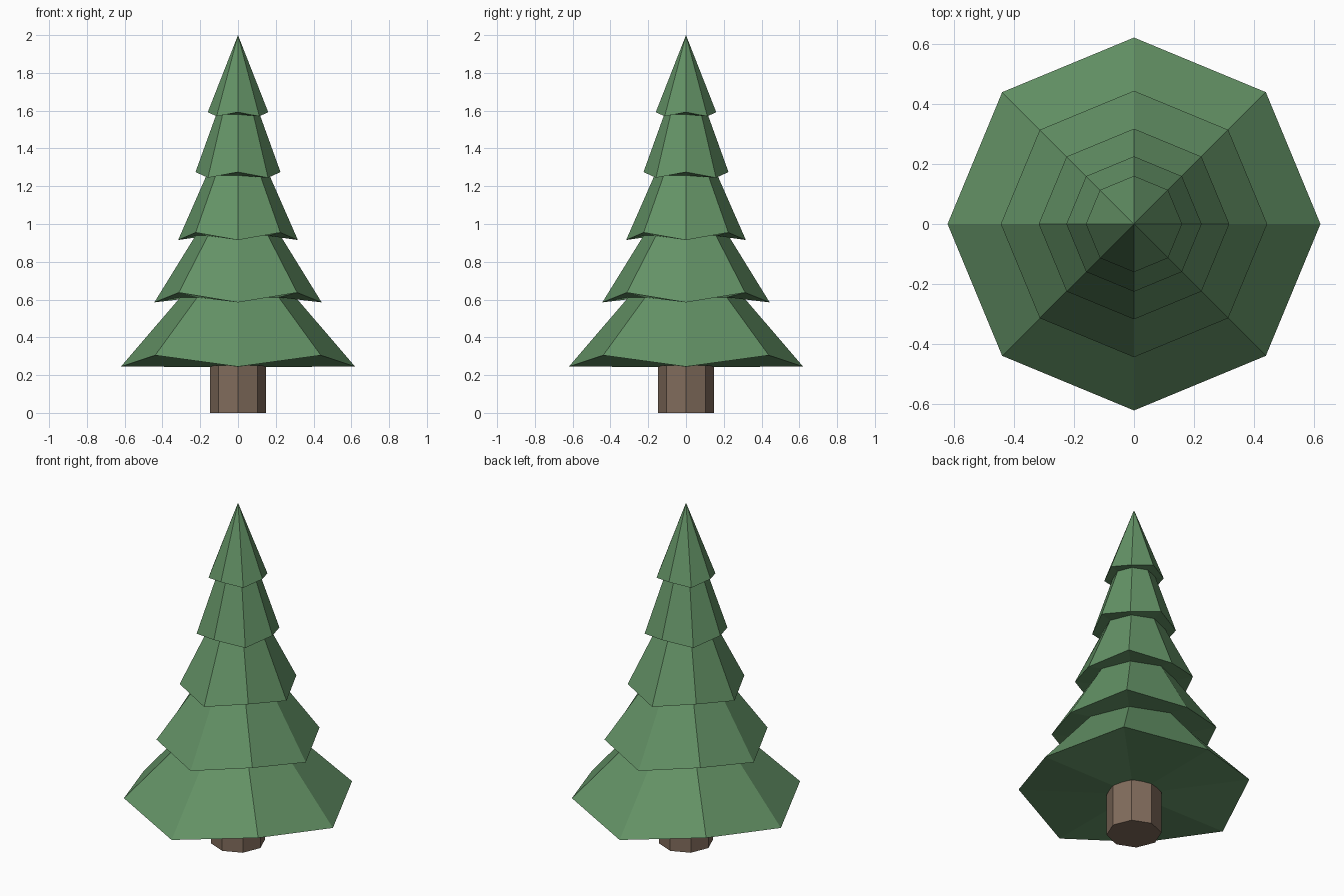
import bpy, bmesh
from math import cos, sin, pi

if "Cube" in bpy.data.objects:
    bpy.data.objects.remove(bpy.data.objects["Cube"])

N = 8


def ring(bm, r, z_even, z_odd=None):
    """Octagonal ring; odd corners may sit at another height."""
    z_odd = z_even if z_odd is None else z_odd
    return [bm.verts.new((r * cos(i * 2 * pi / N), r * sin(i * 2 * pi / N),
                          z_odd if i % 2 else z_even)) for i in range(N)]


def build(name, rings, bottom_z, top_z, color):
    """Lathe-like solid from rings, closed by a fan at each end."""
    bm = bmesh.new()
    loops = [ring(bm, *r) for r in rings]
    bottom = bm.verts.new((0, 0, bottom_z))
    top = bm.verts.new((0, 0, top_z))
    for i in range(N):
        j = (i + 1) % N
        for a, b in zip(loops, loops[1:]):
            bm.faces.new((a[i], a[j], b[j], b[i]))
        bm.faces.new((bottom, loops[0][j], loops[0][i]))
        bm.faces.new((top, loops[-1][i], loops[-1][j]))
    bmesh.ops.recalc_face_normals(bm, faces=bm.faces)
    me = bpy.data.meshes.new(name)
    bm.to_mesh(me)
    bm.free()
    mat = bpy.data.materials.new(name + "_color")
    mat.diffuse_color = (*color, 1)
    mat.use_nodes = True
    mat.node_tree.nodes["Principled BSDF"].inputs["Base Color"].default_value = mat.diffuse_color
    me.materials.append(mat)
    ob = bpy.data.objects.new(name, me)
    bpy.context.collection.objects.link(ob)
    return ob


# Foliage: wide skirt rim, then the narrow neck under the next tier
build("foliage", [
    (0.62, 0.245, 0.305), (0.305, 0.612),
    (0.443, 0.585, 0.637), (0.225, 0.938),
    (0.317, 0.915, 0.955), (0.167, 1.257),
    (0.225, 1.275, 1.245), (0.115, 1.58),
    (0.16, 1.592, 1.57),
], 0.243, 2.0, (0.127, 0.29, 0.133))

# Trunk
build("trunk", [(0.147, 0.0), (0.147, 0.25)], 0.0, 0.25, (0.22, 0.15, 0.107))
